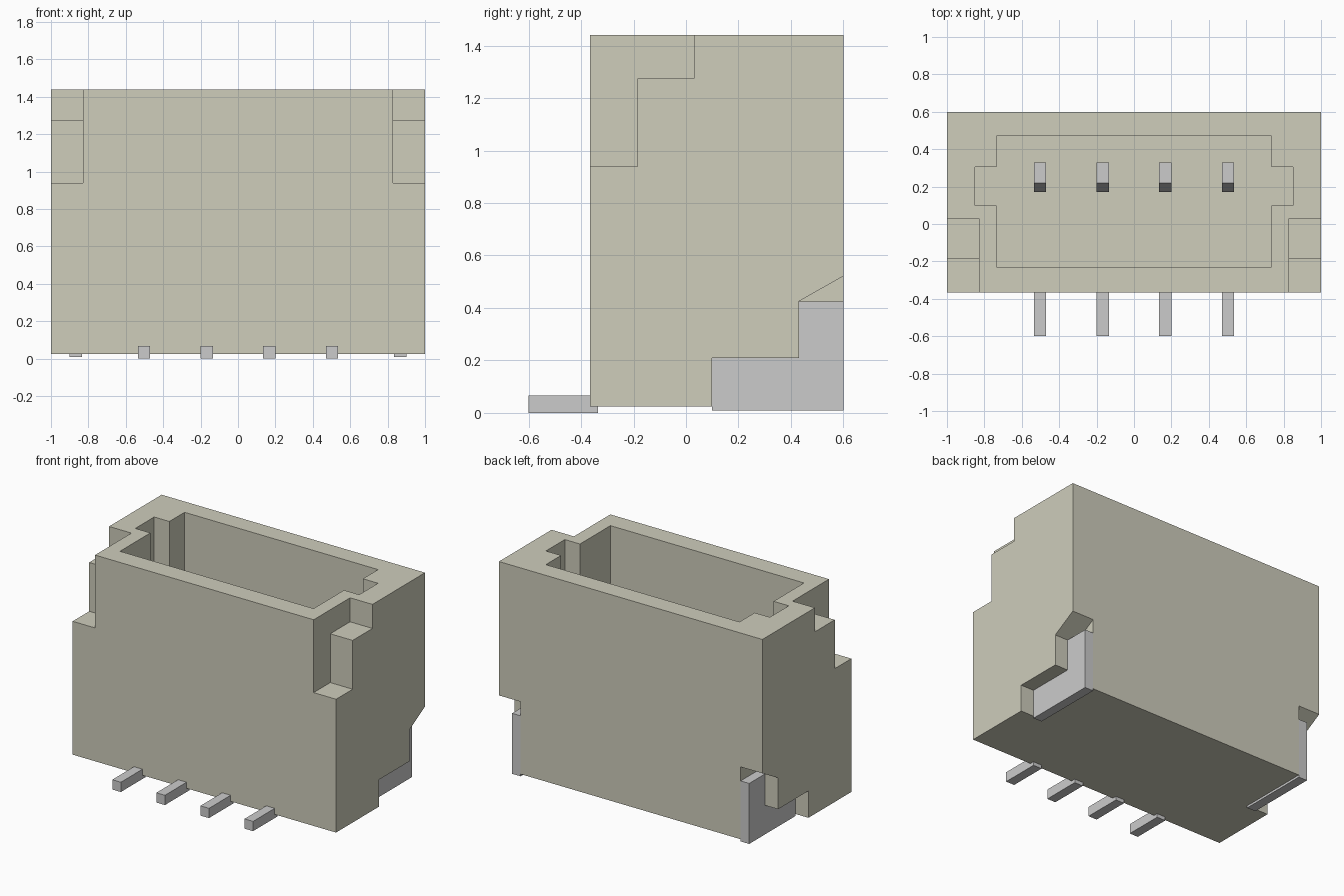
import bpy, bmesh
from mathutils import Vector

if "Cube" in bpy.data.objects:
    bpy.data.objects.remove(bpy.data.objects["Cube"])


def prism(name, profile, axis, lo, hi):
    """Extrude a 2D profile along x (points are y,z) or along z (points are x,y)."""
    put = (lambda p, t: Vector((t, p[0], p[1]))) if axis == 'x' else (lambda p, t: Vector((p[0], p[1], t)))
    bm = bmesh.new()
    face = bm.faces.new([bm.verts.new(put(p, lo)) for p in profile])
    ext = bmesh.ops.extrude_face_region(bm, geom=[face])
    moved = [v for v in ext['geom'] if isinstance(v, bmesh.types.BMVert)]
    bmesh.ops.translate(bm, verts=moved, vec=put((0, 0), hi - lo))
    bmesh.ops.recalc_face_normals(bm, faces=bm.faces)
    mesh = bpy.data.meshes.new(name)
    bm.to_mesh(mesh)
    bm.free()
    obj = bpy.data.objects.new(name, mesh)
    bpy.context.collection.objects.link(obj)
    return obj


def rect(a0, a1, b0, b1):
    return [(a0, b0), (a1, b0), (a1, b1), (a0, b1)]


def cut(target, cutter):
    mod = target.modifiers.new("cut", 'BOOLEAN')
    mod.operation = 'DIFFERENCE'
    mod.solver = 'EXACT'
    mod.object = cutter
    bpy.context.view_layer.objects.active = target
    bpy.ops.object.modifier_apply(modifier=mod.name)
    bpy.data.objects.remove(cutter)


# Housing block
housing = prism("housing", rect(-1, 1, -0.365, 0.6), 'z', 0.025, 1.44)

# Open cavity with a key slot at each end
half = [(0.735, -0.23), (0.735, 0.1), (0.85, 0.1), (0.85, 0.305), (0.735, 0.305), (0.735, 0.47)]
cavity = half + [(-x, y) for x, y in reversed(half)]
cut(housing, prism("cavity_cutter", cavity, 'z', 0.3, 1.6))

# Stepped top notches and lower tab recesses, one of each per side
notch = [(-0.5, 0.94), (-0.185, 0.94), (-0.185, 1.275), (0.03, 1.275), (0.03, 1.6), (-0.5, 1.6)]
recess = [(0.1, -0.1), (0.7, -0.1), (0.7, 0.578), (0.43, 0.425), (0.43, 0.21), (0.1, 0.21)]
tab = [(0.1, 0.01), (0.6, 0.01), (0.6, 0.425), (0.43, 0.425), (0.43, 0.21), (0.1, 0.21)]
for side, s in (("left", -1), ("right", 1)):
    cut(housing, prism("notch_cutter", notch, 'x', s * 0.83, s * 1.2))
    cut(housing, prism("recess_cutter", recess, 'x', s * 0.835, s * 1.2))
    prism("solder_tab_" + side, tab, 'x', s * 0.835, s * 0.9)

# Contact blades with a bevelled front edge, and solder tails
blade = [(0.17, 0.28), (0.33, 0.28), (0.33, 1.05), (0.22, 1.05), (0.17, 0.9)]
for i in range(4):
    x = -0.502 + i * 0.3347
    prism(f"contact_blade_{i + 1}", blade, 'x', x - 0.0325, x + 0.0325)
    prism(f"solder_tail_{i + 1}", rect(-0.6, -0.335, 0, 0.067), 'x', x - 0.0325, x + 0.0325)

# Beige plastic for the housing
plastic = bpy.data.materials.new("beige_plastic")
plastic.diffuse_color = (0.62, 0.61, 0.5, 1)
plastic.use_nodes = True
plastic.node_tree.nodes["Principled BSDF"].inputs["Base Color"].default_value = plastic.diffuse_color
housing.data.materials.clear()
housing.data.materials.append(plastic)
